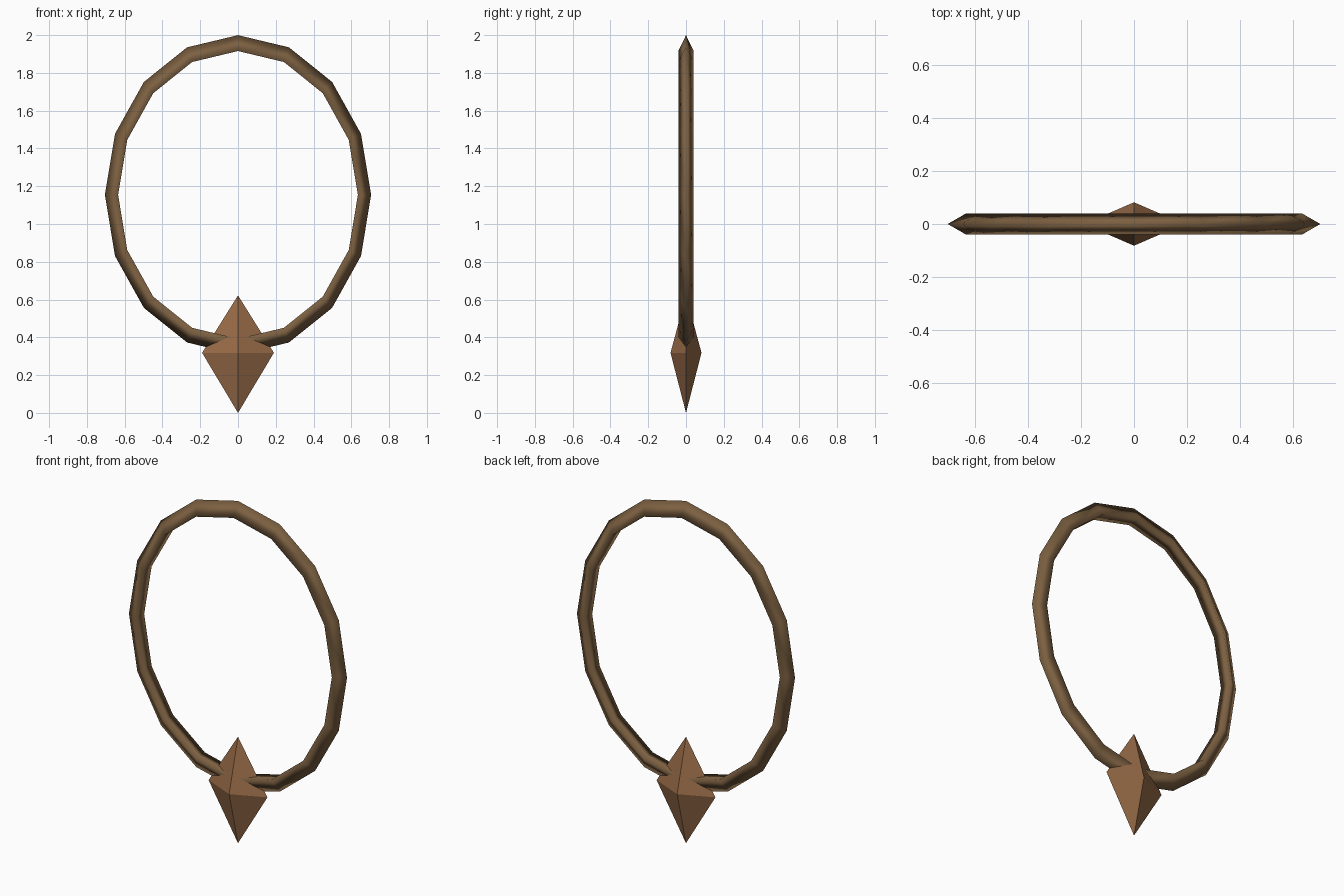
import bpy
import math

if "Cube" in bpy.data.objects:
    bpy.data.objects.remove(bpy.data.objects["Cube"])


def material(name, color):
    m = bpy.data.materials.new(name)
    m.diffuse_color = (*color, 1.0)
    m.use_nodes = True
    m.node_tree.nodes["Principled BSDF"].inputs["Base Color"].default_value = m.diffuse_color
    return m


cord_brown = material("dark_brown", (0.205, 0.119, 0.054))
stone_brown = material("warm_brown", (0.305, 0.144, 0.062))

# Cord loop: low-poly torus with a triangular section, stretched into an oval
bpy.ops.mesh.primitive_torus_add(major_segments=16, minor_segments=3,
                                 major_radius=0.658, minor_radius=0.0467,
                                 location=(0, 0, 1.154),
                                 rotation=(math.pi / 2, 0, 0))
cord = bpy.context.object
cord.name = "cord_loop"
cord.scale = (1.0, 1.2, 1.0)
bpy.ops.object.transform_apply(location=False, rotation=True, scale=True)
bpy.ops.object.shade_smooth()
cord.data.materials.append(cord_brown)

# Pendant: flat-faced four-sided double pyramid
W, D, MID, TOP = 0.19, 0.082, 0.318, 0.622
verts = [(W, 0, MID), (0, D, MID), (-W, 0, MID), (0, -D, MID),
         (0, 0, TOP), (0, 0, 0)]
faces = []
for i in range(4):
    j = (i + 1) % 4
    faces += [(i, j, 4), (j, i, 5)]
mesh = bpy.data.meshes.new("pendant")
mesh.from_pydata(verts, [], faces)
mesh.materials.append(stone_brown)
pendant = bpy.data.objects.new("pendant", mesh)
bpy.context.collection.objects.link(pendant)
